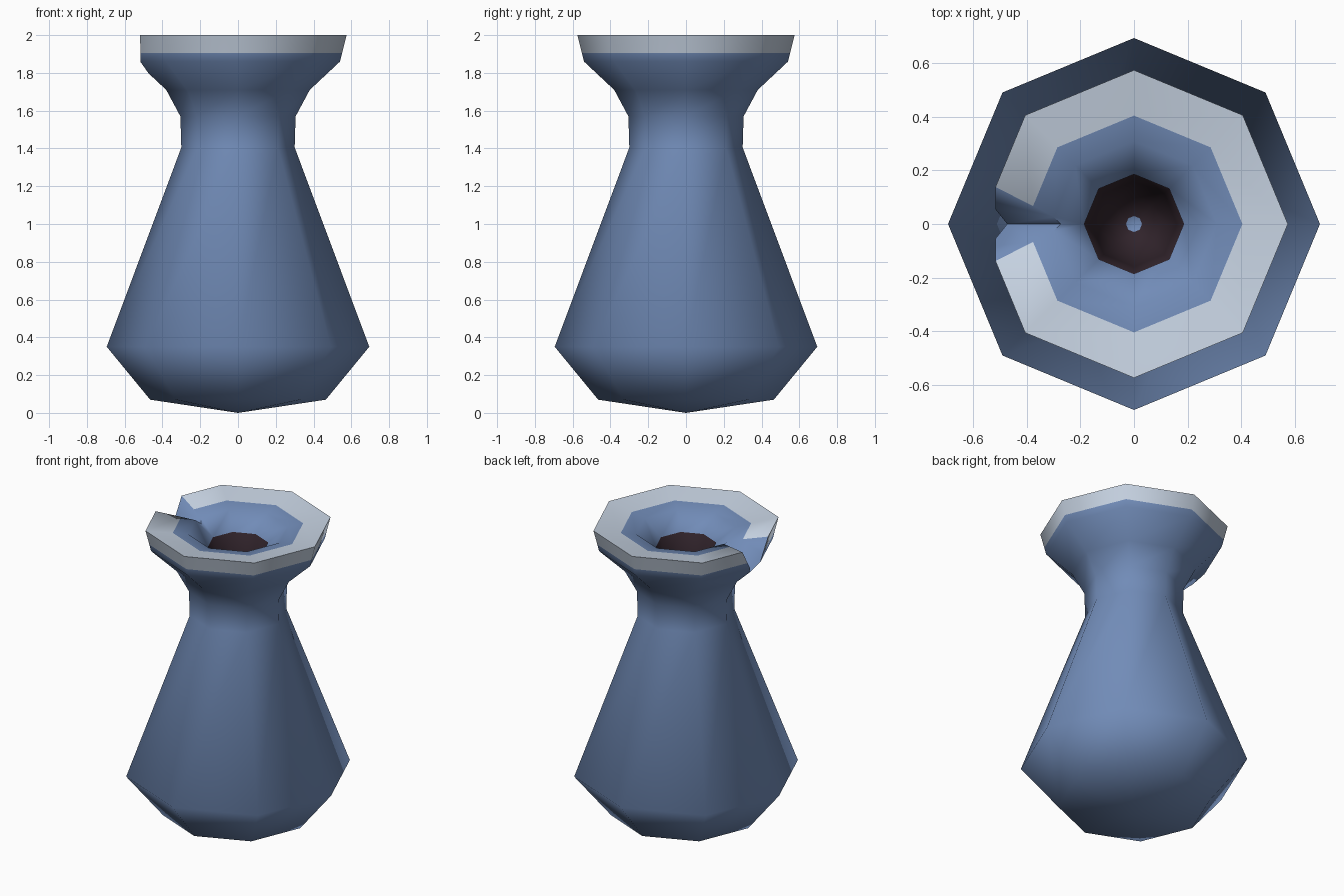
import bpy, bmesh, math

if "Cube" in bpy.data.objects:
    bpy.data.objects.remove(bpy.data.objects["Cube"])

def material(name, rgb):
    m = bpy.data.materials.new(name)
    m.diffuse_color = (*rgb, 1)
    m.use_nodes = True
    m.node_tree.nodes["Principled BSDF"].inputs["Base Color"].default_value = m.diffuse_color
    return m

BLUE, WHITE, DARK = 0, 1, 2
mats = [material("blue_glaze", (0.165, 0.26, 0.475)),
        material("pale_rim", (0.56, 0.64, 0.75)),
        material("dark_inside", (0.03, 0.017, 0.024))]

def make_object(name, bm):
    bmesh.ops.recalc_face_normals(bm, faces=bm.faces)
    me = bpy.data.meshes.new(name)
    bm.to_mesh(me)
    bm.free()
    for m in mats:
        me.materials.append(m)
    ob = bpy.data.objects.new(name, me)
    bpy.context.collection.objects.link(ob)
    return ob

# Vase profile: radius, height, colour of the band up to the next point
profile = [(0.465, 0.07, BLUE), (0.695, 0.35, BLUE), (0.30, 1.405, BLUE),
           (0.305, 1.57, BLUE), (0.38, 1.71, BLUE), (0.54, 1.86, BLUE),
           (0.551, 1.905, WHITE), (0.575, 2.0, WHITE), (0.405, 1.972, BLUE),
           (0.31, 1.955, BLUE), (0.187, 1.86, DARK), (0.16, 1.70, DARK),
           (0.10, 1.45, DARK), (0.03, 1.42, BLUE)]
SIDES = 8
bm = bmesh.new()
rings = [[bm.verts.new((r * math.cos(2 * math.pi * i / SIDES),
                        r * math.sin(2 * math.pi * i / SIDES), z))
          for i in range(SIDES)] for r, z, c in profile]
foot = bm.verts.new((0, 0, 0))
pit = bm.verts.new((0, 0, 1.41))
for k in range(len(rings) - 1):
    for i in range(SIDES):
        j = (i + 1) % SIDES
        f = bm.faces.new((rings[k][i], rings[k][j], rings[k + 1][j], rings[k + 1][i]))
        f.material_index = profile[k][2]
for i in range(SIDES):
    j = (i + 1) % SIDES
    bm.faces.new((foot, rings[0][j], rings[0][i]))
    bm.faces.new((rings[-1][i], rings[-1][j], pit))
vase = make_object("vase", bm)

# V-shaped wedge for the notch in the rim, sloping down outwards
bm = bmesh.new()
ends = []
for x in (-0.10, -0.90):
    z = 1.93 + 0.649 * (x + 0.27)
    ends.append([bm.verts.new(p) for p in ((x, 0, z), (x, 0.36, z + 0.6), (x, -0.36, z + 0.6))])
for e in ends:
    bm.faces.new(e)
for i in range(3):
    j = (i + 1) % 3
    bm.faces.new((ends[0][i], ends[0][j], ends[1][j], ends[1][i]))
cutter = make_object("notch_cutter", bm)
cutter.hide_render = True

bpy.context.view_layer.objects.active = vase
vase.select_set(True)
cutter.select_set(False)
mod = vase.modifiers.new("notch", 'BOOLEAN')
mod.operation = 'DIFFERENCE'
mod.solver = 'EXACT'
mod.object = cutter
bpy.ops.object.modifier_apply(modifier=mod.name)
bpy.data.objects.remove(cutter, do_unlink=True)
bpy.ops.object.shade_smooth_by_angle(angle=math.radians(65))
